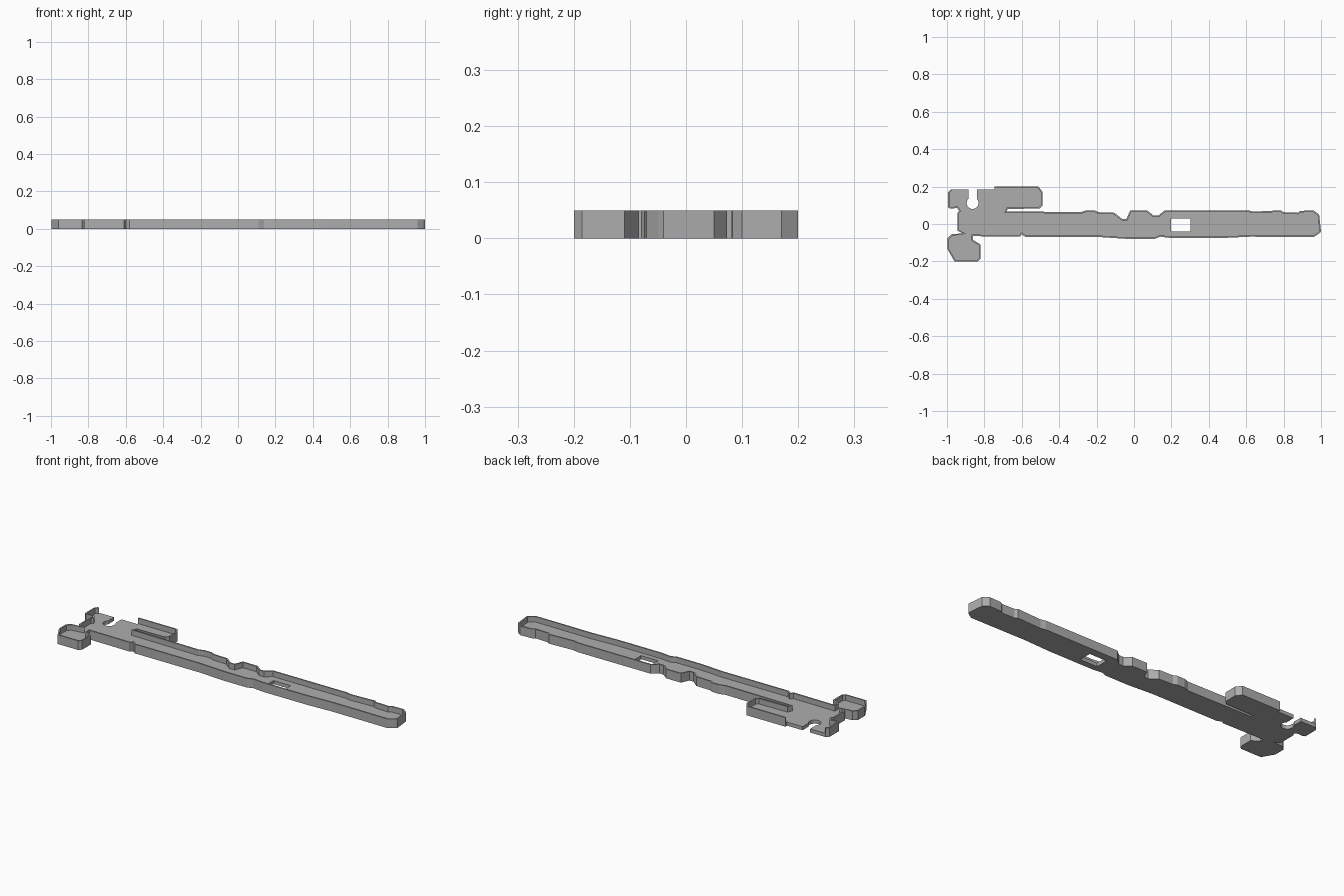
import bpy
import bmesh
import math
from mathutils import Vector

cube = bpy.data.objects.get("Cube")
if cube:
    bpy.data.objects.remove(cube)

HEIGHT, FLOOR, RIM = 0.05, 0.02, 0.008

grey = bpy.data.materials.new("plain grey")
grey.use_nodes = True
shade = (0.42, 0.42, 0.42, 1)
grey.diffuse_color = shade
grey.node_tree.nodes["Principled BSDF"].inputs["Base Color"].default_value = shade

# Outline sections, running anticlockwise seen from above
upper_hook = [(-.98, .185), (-.995, .17), (-.995, .09), (-.985, .083), (-.945, .085),
              (-.935, .07), (-.945, .06), (-.945, -.035), (-.915, -.05)]
lower_hook = [(-.975, -.055), (-.997, -.075), (-.997, -.135), (-.96, -.2), (-.835, -.2),
              (-.82, -.185), (-.82, -.11), (-.86, -.085), (-.86, -.065)]
front_edge = [(-.61, -.068), (-.6, -.055), (-.58, -.07), (-.18, -.07), (-.03, -.08),
              (.11, -.08), (.14, -.068), (.2, -.075), (.47, -.075), (.62, -.068)]
tip = [(.96, -.07), (.99, -.05), (1, -.04), (.99, .05), (.96, .073), (.89, .07), (.875, .06),
       (.8, .063), (.785, .073), (.64, .066), (.61, .073)]
back_edge = [(.165, .073), (.13, .045), (.105, .045), (.07, .073), (-.02, .073),
             (-.04, .028), (-.065, .028), (-.105, .06), (-.19, .063), (-.21, .073),
             (-.255, .073), (-.285, .063), (-.68, .068)]
side_block = [(-.675, .08), (-.505, .083), (-.488, .1), (-.488, .17), (-.51, .2), (-.745, .2)]
rim_path = upper_hook + lower_hook + front_edge + tip + back_edge + side_block

# Keyhole slot, cut in from the open low edge
keyhole = [(-.745, .185), (-.84, .185)]
for i in range(13):
    angle = math.radians(45 - 270 * i / 12)
    keyhole.append((-.863 + .032 * math.cos(angle), .112 + .032 * math.sin(angle)))
keyhole.append((-.886, .185))

window = [(.197, -.04), (.302, -.04), (.302, .03), (.197, .03)]


def make_object(name, bm):
    bmesh.ops.recalc_face_normals(bm, faces=bm.faces)
    mesh = bpy.data.meshes.new(name)
    bm.to_mesh(mesh)
    bm.free()
    mesh.materials.append(grey)
    obj = bpy.data.objects.new(name, mesh)
    bpy.context.collection.objects.link(obj)
    return obj


def raise_faces(bm, height):
    result = bmesh.ops.extrude_face_region(bm, geom=list(bm.faces))
    verts = [v for v in result["geom"] if isinstance(v, bmesh.types.BMVert)]
    bmesh.ops.translate(bm, verts=verts, vec=(0, 0, height))


def inset_points(points, width):
    """Offset an open path to its left with limited mitres."""
    path = [Vector(p) for p in points]
    sides = []
    for a, b in zip(path, path[1:]):
        d = (b - a).normalized()
        sides.append(Vector((-d.y, d.x)))
    inner = []
    for p, n, m in zip(path, sides[:1] + sides, sides + sides[-1:]):
        mid = (n + m).normalized()
        inner.append(p + mid * width / max(mid.dot(n), 0.5))
    return inner


# Floor plate with the window left open
bm = bmesh.new()
edges = []
for loop in (rim_path + keyhole, window):
    verts = [bm.verts.new((x, y, 0)) for x, y in loop]
    edges += [bm.edges.new((v, verts[i - 1])) for i, v in enumerate(verts)]
bmesh.ops.triangle_fill(bm, edges=edges, use_beauty=True)
raise_faces(bm, FLOOR)
make_object("floor_plate", bm)

# Thin upright rim around the plate
bm = bmesh.new()
outer = [bm.verts.new((x, y, FLOOR)) for x, y in rim_path]
inner = [bm.verts.new((p.x, p.y, FLOOR)) for p in inset_points(rim_path, RIM)]
for i in range(len(outer) - 1):
    bm.faces.new((outer[i], outer[i + 1], inner[i + 1], inner[i]))
raise_faces(bm, HEIGHT - FLOOR)
make_object("rim_wall", bm)
